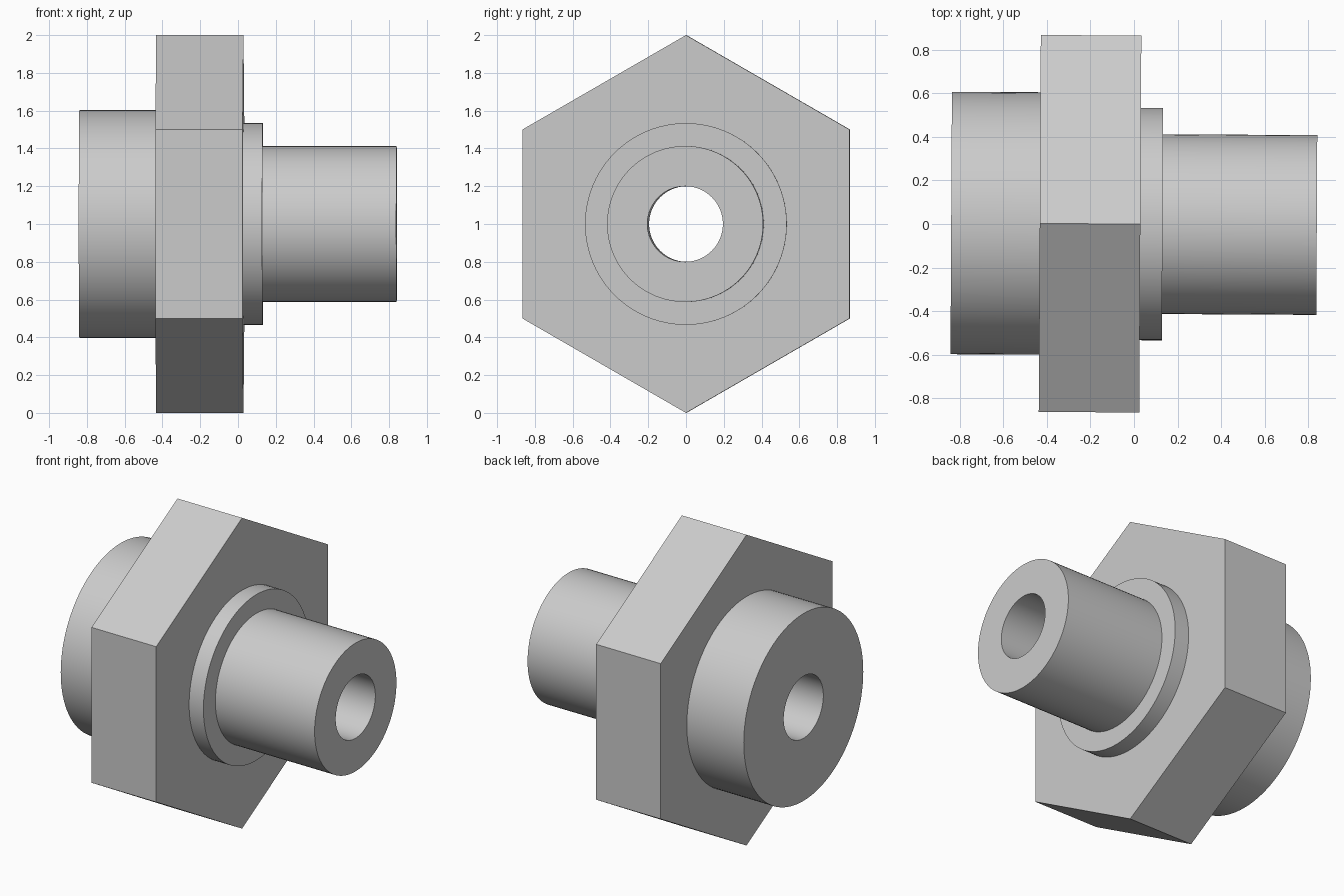
import bpy, bmesh, math

cube = bpy.data.objects.get("Cube")
if cube:
    bpy.data.objects.remove(cube, do_unlink=True)

SEGMENTS = 96
TILT = -0.0055  # the axis is turned very slightly about z
LEFT, NUT_LEFT, NUT_RIGHT, COLLAR_RIGHT, RIGHT = -0.84, -0.433, 0.029, 0.131, 0.84
BORE, SPIGOT, COLLAR, FLANGE, NUT = 0.2, 0.413, 0.534, 0.603, 1.0

steel = bpy.data.materials.new("plain_grey")
steel.use_nodes = True
grey = (0.6, 0.6, 0.6, 1)
steel.diffuse_color = grey
steel.node_tree.nodes["Principled BSDF"].inputs["Base Color"].default_value = grey


def hexagon(angle):
    """Radius factor of a hexagon with a corner pointing straight up."""
    sector = (angle - math.pi / 2 + 1e-6) % (math.pi / 3) - math.pi / 6
    return math.cos(math.pi / 6) / math.cos(sector)


def loft(name, rings):
    """Skin a chain of rings (x, radius, is_hex) along the x axis."""
    bm = bmesh.new()
    loops = []
    for x, radius, is_hex in rings:
        loop = []
        for i in range(SEGMENTS):
            a = math.tau * i / SEGMENTS
            r = radius * (hexagon(a) if is_hex else 1)
            loop.append(bm.verts.new((x, r * math.cos(a), r * math.sin(a))))
        loops.append(loop)
    for p, q in zip(loops, loops[1:]):
        for i in range(SEGMENTS):
            j = (i + 1) % SEGMENTS
            bm.faces.new((p[i], p[j], q[j], q[i]))
    mesh = bpy.data.meshes.new(name)
    bm.to_mesh(mesh)
    bm.free()
    mesh.materials.append(steel)
    obj = bpy.data.objects.new(name, mesh)
    bpy.context.collection.objects.link(obj)
    obj.location.z = 1
    obj.rotation_euler.z = TILT
    return obj


parts = [
    # wide round end with its flat face
    loft("flange", [(LEFT, BORE, False), (LEFT, FLANGE, False), (NUT_LEFT, FLANGE, False)]),
    # hexagonal body
    loft("hex_nut", [(NUT_LEFT, FLANGE, False), (NUT_LEFT, NUT, True),
                     (NUT_RIGHT, NUT, True), (NUT_RIGHT, COLLAR, False)]),
    # thin step
    loft("collar", [(NUT_RIGHT, COLLAR, False), (COLLAR_RIGHT, COLLAR, False),
                    (COLLAR_RIGHT, SPIGOT, False)]),
    # narrow round end with its flat face
    loft("spigot", [(COLLAR_RIGHT, SPIGOT, False), (RIGHT, SPIGOT, False), (RIGHT, BORE, False)]),
    # through hole
    loft("bore", [(RIGHT, BORE, False), (LEFT, BORE, False)]),
]

bpy.ops.object.select_all(action="DESELECT")
for part in parts:
    part.select_set(True)
bpy.context.view_layer.objects.active = parts[0]
bpy.ops.object.shade_smooth_by_angle(angle=math.radians(30))
